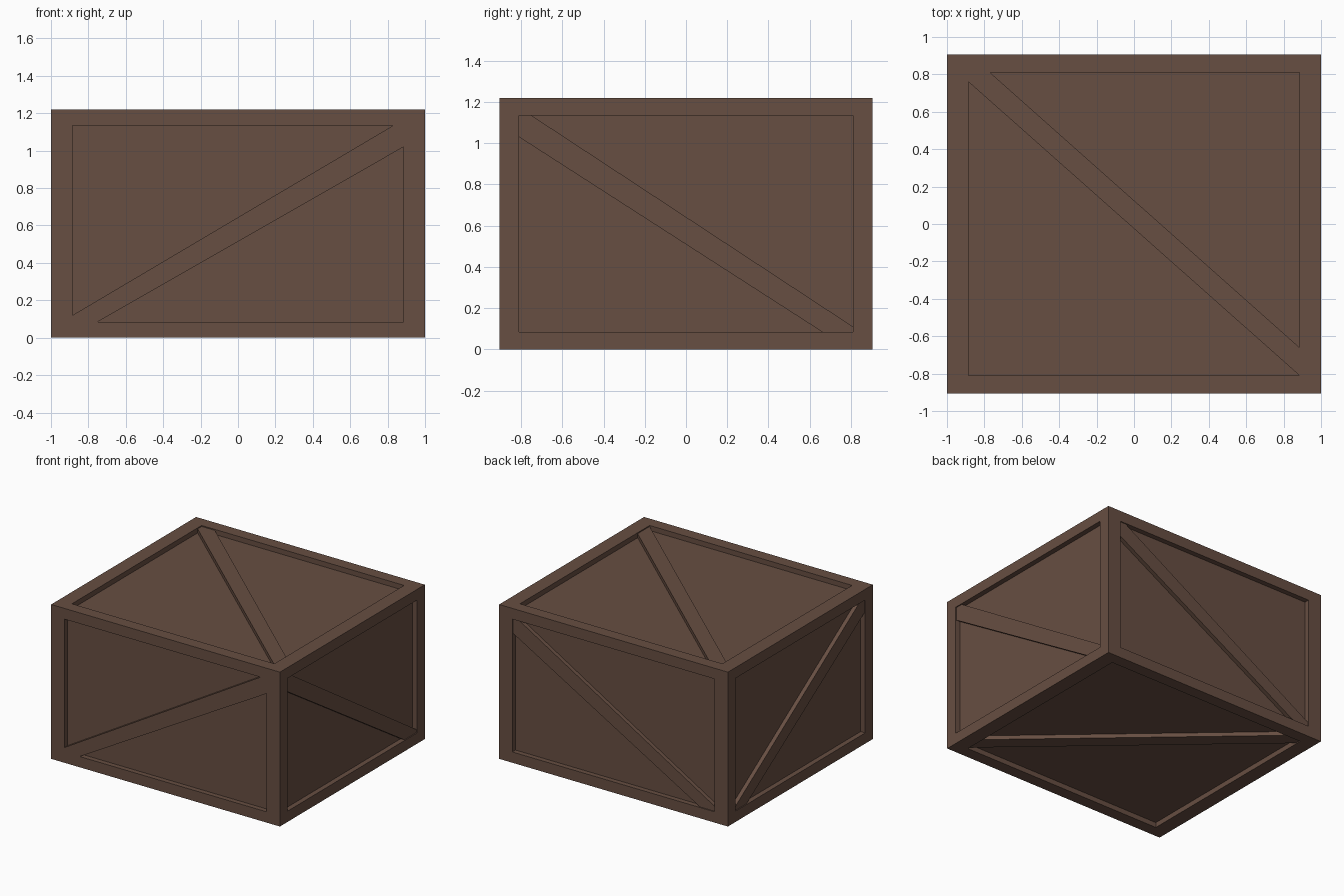
import bpy, bmesh
from mathutils import Vector

if "Cube" in bpy.data.objects:
    bpy.data.objects.remove(bpy.data.objects["Cube"], do_unlink=True)

HALF = Vector((1.0, 0.905, 0.61))        # half size of the crate
INNER = Vector((0.885, 0.81, 0.525))     # half size of the panel openings
DEPTH = 0.04                             # how far the panels sit back

wood = bpy.data.materials.new("brown_wood")
wood.use_nodes = True
colour = (0.136, 0.077, 0.054, 1)
wood.diffuse_color = colour
wood.node_tree.nodes["Principled BSDF"].inputs["Base Color"].default_value = colour


def finish(bm, name):
    bmesh.ops.recalc_face_normals(bm, faces=bm.faces)
    mesh = bpy.data.meshes.new(name)
    bm.to_mesh(mesh)
    bm.free()
    mesh.materials.append(wood)
    obj = bpy.data.objects.new(name, mesh)
    obj.location.z = HALF.z
    bpy.context.collection.objects.link(obj)
    return obj


# Crate body: each face is inset to a frame, then sunk to a panel
bm = bmesh.new()
bmesh.ops.create_cube(bm, size=2)
for v in bm.verts:
    v.co = v.co * HALF
panels = list(bm.faces)
for sink in (0, DEPTH):
    bmesh.ops.inset_individual(bm, faces=panels, thickness=0.02)
    for f in panels:
        axis = max(range(3), key=lambda i: abs(f.normal[i]))
        side = 1 if f.calc_center_median()[axis] > 0 else -1
        for v in f.verts:
            for i in range(3):
                if i == axis:
                    v.co[i] = side * (HALF[i] - sink)
                else:
                    v.co[i] = INNER[i] if v.co[i] > 0 else -INNER[i]
finish(bm, "crate_frame_and_panels")


# Diagonal brace: an outline in the face plane, extruded along the face axis
def brace(name, axis, side, outline, recess):
    u, w = [i for i in range(3) if i != axis]
    bm = bmesh.new()
    verts = []
    for a, b in outline:
        co = Vector()
        co[u], co[w] = a, b
        co[axis] = side * (HALF[axis] - recess)
        verts.append(bm.verts.new(co))
    face = bm.faces.new(verts)
    out = bmesh.ops.extrude_face_region(bm, geom=[face], use_keep_orig=True)
    for v in out["geom"]:
        if isinstance(v, bmesh.types.BMVert):
            v.co[axis] = side * (HALF[axis] - DEPTH - 0.005)
    finish(bm, name)


X, Y, Z = INNER
long_side = [(-X, -Z), (-0.75, -Z), (X, 0.41), (X, Z), (0.83, Z), (-X, -0.49)]
short_side = [(-Y, Z), (-Y, 0.42), (0.66, -Z), (Y, -Z), (Y, -0.5), (-0.75, Z)]
lid = [(-X, Y), (-X, 0.76), (X, -Y), (X, -0.66), (-0.77, Y)]

brace("front_brace", 1, -1, long_side, 0.0)
brace("back_brace", 1, 1, long_side, 0.008)
brace("left_brace", 0, 1, short_side, 0.008)
brace("right_brace", 0, -1, short_side, 0.008)
brace("top_brace", 2, 1, lid, 0.008)
brace("bottom_brace", 2, -1, lid, 0.008)
